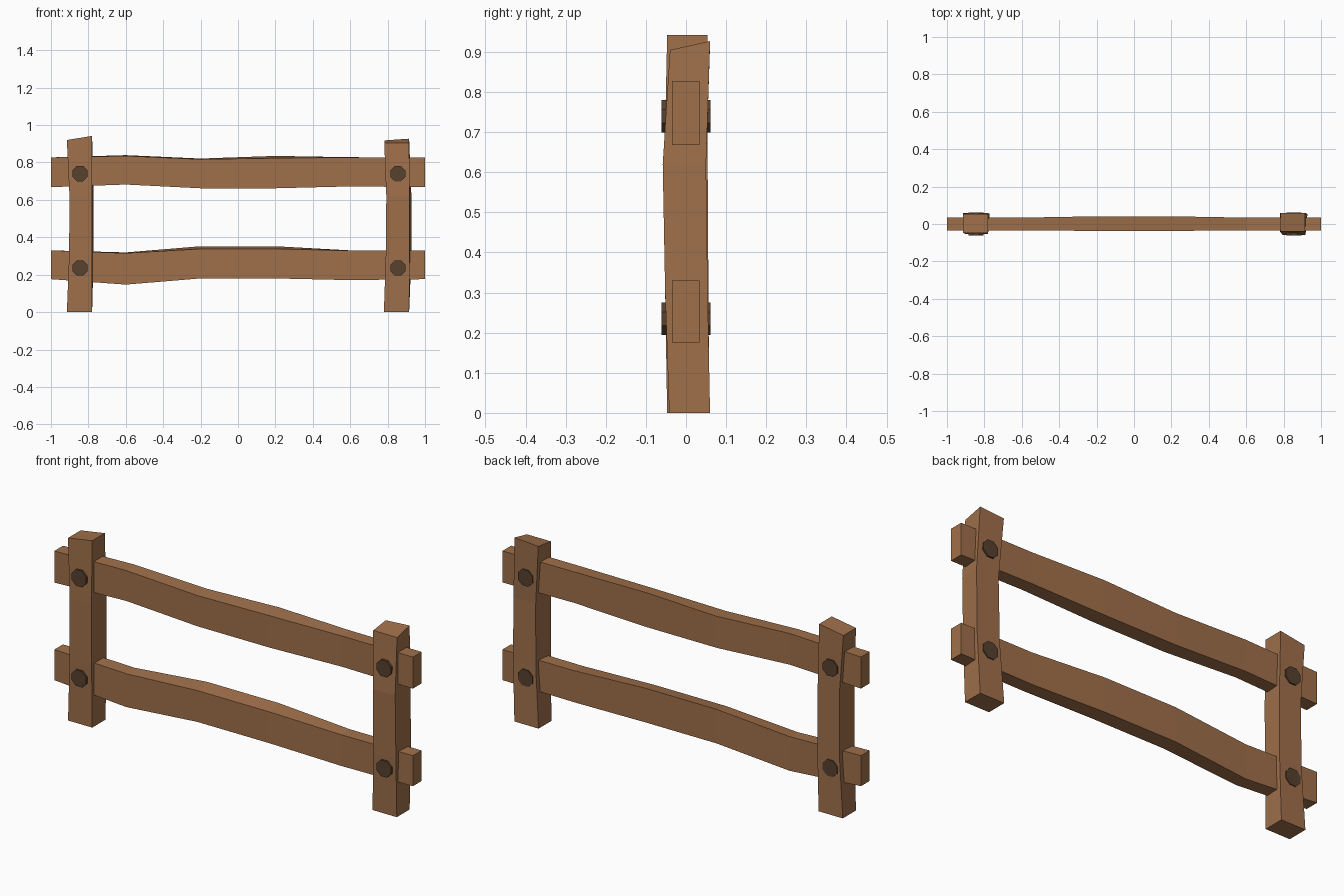
import bpy, bmesh, math
from mathutils import Matrix

if "Cube" in bpy.data.objects:
    bpy.data.objects.remove(bpy.data.objects["Cube"])


def material(name, color):
    m = bpy.data.materials.new(name)
    m.diffuse_color = (*color, 1)
    m.use_nodes = True
    m.node_tree.nodes["Principled BSDF"].inputs["Base Color"].default_value = m.diffuse_color
    return m


wood = material("brown wood", (0.35, 0.162, 0.069))
dark = material("dark peg", (0.095, 0.052, 0.028))


def finish(bm, name, mat):
    bmesh.ops.recalc_face_normals(bm, faces=bm.faces)
    me = bpy.data.meshes.new(name)
    bm.to_mesh(me)
    bm.free()
    me.materials.append(mat)
    ob = bpy.data.objects.new(name, me)
    bpy.context.collection.objects.link(ob)
    return ob


def loft(name, rings, mat):
    """Skin a list of four-cornered rings and cap both ends."""
    bm = bmesh.new()
    vs = [[bm.verts.new(p) for p in r] for r in rings]
    for a, b in zip(vs, vs[1:]):
        for i in range(4):
            j = (i + 1) % 4
            bm.faces.new((a[i], a[j], b[j], b[i]))
    bm.faces.new(vs[0])
    bm.faces.new(vs[-1])
    return finish(bm, name, mat)


# Posts: per ring left x, right x, front y, back y, extra x at the back, then
# the four corner heights (front left, front right, back right, back left)
def post(name, rows):
    rings = []
    for x0, x1, y0, y1, tw, h in rows:
        rings.append([(x0, y0, h[0]), (x1, y0, h[1]),
                      (x1 + tw, y1, h[2]), (x0 + tw, y1, h[3])])
    loft(name, rings, wood)


post("left_post", [
    (-0.915, -0.78, -0.047, 0.058, 0, [0] * 4),
    (-0.903, -0.78, -0.052, 0.056, 0.008, [0.3] * 4),
    (-0.901, -0.78, -0.054, 0.054, 0.008, [0.62] * 4),
    (-0.915, -0.78, -0.047, 0.053, 0, [0.92, 0.942, 0.942, 0.92])])
post("right_post", [
    (0.78, 0.915, -0.042, 0.06, 0, [0] * 4),
    (0.79, 0.917, -0.052, 0.054, 0.01, [0.3] * 4),
    (0.793, 0.917, -0.058, 0.05, 0.01, [0.62] * 4),
    (0.782, 0.915, -0.04, 0.06, 0, [0.905, 0.905, 0.927, 0.918])])


# Rails: x, bottom z, front top z, back top z, front y, back y
def rail(name, rows):
    loft(name, [[(x, y0, b), (x, y1, b), (x, y1, tb), (x, y0, tf)]
                for x, b, tf, tb, y0, y1 in rows], wood)


rail("upper_rail", [
    (-1.0, 0.668, 0.827, 0.827, -0.035, 0.034),
    (-0.6, 0.682, 0.835, 0.839, -0.034, 0.034),
    (-0.2, 0.662, 0.817, 0.821, -0.037, 0.041),
    (0.2, 0.662, 0.823, 0.835, -0.037, 0.041),
    (0.6, 0.672, 0.827, 0.828, -0.034, 0.034),
    (1.0, 0.668, 0.827, 0.827, -0.035, 0.034)])
rail("lower_rail", [
    (-1.0, 0.176, 0.33, 0.33, -0.035, 0.034),
    (-0.6, 0.147, 0.315, 0.319, -0.034, 0.034),
    (-0.2, 0.18, 0.338, 0.352, -0.037, 0.041),
    (0.2, 0.18, 0.338, 0.352, -0.037, 0.041),
    (0.6, 0.171, 0.328, 0.33, -0.034, 0.034),
    (1.0, 0.176, 0.33, 0.33, -0.035, 0.034)])

# Pegs running right through the posts, showing at front and back
for side, x in (("left", -0.845), ("right", 0.855)):
    for level, z in (("upper", 0.74), ("lower", 0.235)):
        bm = bmesh.new()
        bmesh.ops.create_cone(
            bm, cap_ends=True, segments=8, radius1=0.044, radius2=0.044, depth=0.121,
            matrix=Matrix.Translation((x, 0, z)) @ Matrix.Rotation(math.pi / 2, 4, 'X')
            @ Matrix.Rotation(math.pi / 8, 4, 'Z'))
        finish(bm, f"{level}_{side}_peg", dark)
